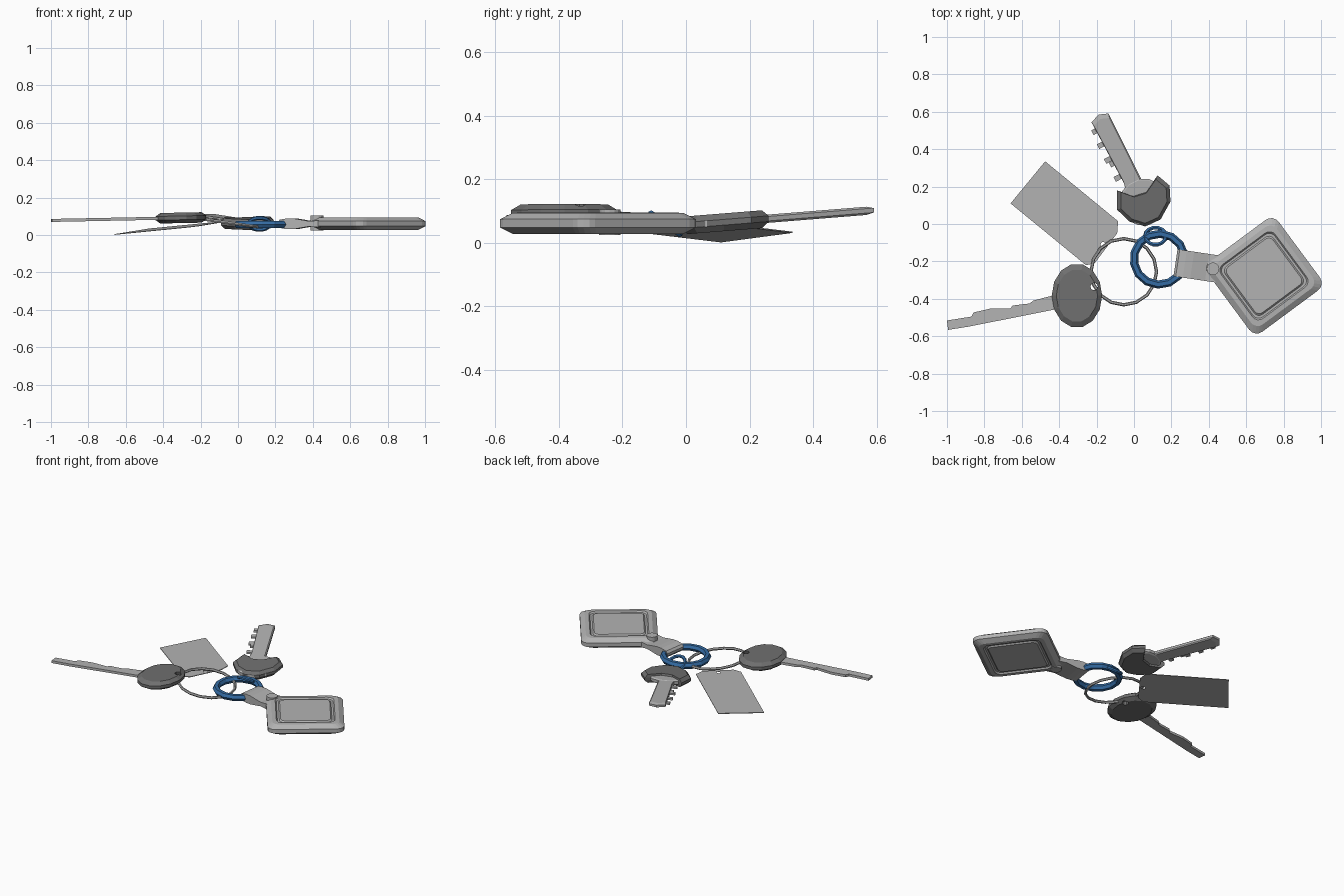
import bpy, bmesh, math
from mathutils import Vector

cube = bpy.data.objects.get("Cube")
if cube:
    bpy.data.objects.remove(cube, do_unlink=True)


def material(name, rgb, rough=0.5):
    m = bpy.data.materials.new(name)
    m.use_nodes = True
    m.diffuse_color = (*rgb, 1)
    bsdf = next(n for n in m.node_tree.nodes if n.type == 'BSDF_PRINCIPLED')
    bsdf.inputs["Base Color"].default_value = (*rgb, 1)
    bsdf.inputs["Roughness"].default_value = rough
    return m


SILVER = material("silver grey", (0.45, 0.45, 0.45))
DARK = material("dark grey", (0.16, 0.16, 0.16))
BLUE = material("blue", (0.035, 0.15, 0.37))


def loft(name, loops, mat, tilt=lambda x, y: 0.0):
    """Bridge equal-sized loops, cap both ends, and lift each point by tilt(x, y)."""
    bm = bmesh.new()
    rings = [[bm.verts.new((x, y, z + tilt(x, y))) for x, y, z in loop] for loop in loops]
    n = len(rings[0])
    for a, b in zip(rings, rings[1:]):
        for i in range(n):
            j = (i + 1) % n
            bm.faces.new((a[i], a[j], b[j], b[i]))
    bm.faces.new(rings[0][::-1])
    bm.faces.new(rings[-1])
    bmesh.ops.recalc_face_normals(bm, faces=bm.faces)
    mesh = bpy.data.meshes.new(name)
    bm.to_mesh(mesh)
    bm.free()
    mesh.materials.append(mat)
    obj = bpy.data.objects.new(name, mesh)
    bpy.context.collection.objects.link(obj)
    return obj


def plate(name, pts, half, mat, tilt):
    return loft(name, [[(x, y, z) for x, y in pts] for z in (-half, half)], mat, tilt)


def domed(name, pts, centre, half, rim, shrink, mat, tilt):
    """Plate whose upper and lower faces are drawn in, leaving a sloping border."""
    cx, cy = centre
    loops = [[(cx + (x - cx) * s, cy + (y - cy) * s, z) for x, y in pts]
             for s, z in ((shrink, -half), (1, -rim), (1, rim), (shrink, half))]
    return loft(name, loops, mat, tilt)


def ellipse(cx, cy, rx, ry, n=14):
    return [(cx + rx * math.cos(2 * math.pi * i / n), cy + ry * math.sin(2 * math.pi * i / n))
            for i in range(n)]


def cylinder(name, x, y, r, z0, z1, mat, n=14):
    return loft(name, [[(px, py, z) for px, py in ellipse(x, y, r, r, n)] for z in (z0, z1)], mat)


def drill(obj, x, y, r):
    """Cut a round vertical hole and bake the result."""
    cutter = cylinder("hole_cutter", x, y, r, -0.5, 0.5, obj.data.materials[0], 10)
    cutter.hide_render = True
    mod = obj.modifiers.new("hole", 'BOOLEAN')
    mod.operation = 'DIFFERENCE'
    mod.solver = 'EXACT'
    mod.object = cutter
    graph = bpy.context.evaluated_depsgraph_get()
    baked = bpy.data.meshes.new_from_object(obj.evaluated_get(graph))
    obj.modifiers.clear()
    obj.data = baked
    bpy.data.objects.remove(cutter, do_unlink=True)


def ring(name, loc, major, minor, rot, segs, mat):
    bpy.ops.mesh.primitive_torus_add(location=loc, rotation=[math.radians(a) for a in rot],
                                     major_radius=major, minor_radius=minor,
                                     major_segments=segs, minor_segments=6)
    obj = bpy.context.object
    obj.name = name
    obj.data.materials.append(mat)
    return obj


# Rings
ring("large_blue_ring", (0.135, -0.188, 0.057), 0.136, 0.022, (0, 0, 10), 14, BLUE)
ring("small_blue_ring", (0.115, -0.065, 0.06), 0.056, 0.011, (-35, 0, 0), 14, BLUE)
ring("split_ring", (-0.055, -0.255, 0.066), 0.177, 0.009, (0, 8, 0), 16, SILVER)

# Square fob: rounded square layers with a grooved panel on both faces
ANGLE = math.radians(36.5)


def rounded_square(half, r, z, cx=0.695, cy=-0.277, steps=4):
    loop = []
    for q in range(4):
        sx, sy = ((1, 1), (-1, 1), (-1, -1), (1, -1))[q]
        for k in range(steps + 1):
            a = math.pi / 2 * (q + k / steps)
            u = sx * (half - r) + r * math.cos(a)
            v = sy * (half - r) + r * math.sin(a)
            loop.append((cx + u * math.cos(ANGLE) - v * math.sin(ANGLE),
                         cy + u * math.sin(ANGLE) + v * math.cos(ANGLE), z))
    return loop


upper = [(0.235, 0.05, 0.013), (0.205, 0.045, 0.033), (0.18, 0.04, 0.034), (0.173, 0.037, 0.025),
         (0.161, 0.033, 0.025), (0.153, 0.03, 0.033)]
layers = [(h, r, -z) for h, r, z in reversed(upper)] + upper
loft("square_fob", [rounded_square(h, r, 0.061 + z) for h, r, z in layers], SILVER)

# Strap looping from the blue ring into the fob, with its rivet
top_line = [(0, 0.008), (0.012, 0.022), (0.05, 0.029), (0.09, 0.028), (0.17, 0.014),
            (0.22, 0.018), (0.262, 0.022)]
side = top_line + [(u, -h) for u, h in reversed(top_line)]
along = Vector((math.cos(math.radians(-8.5)), math.sin(math.radians(-8.5))))
across = Vector((-along.y, along.x))
strap = []
for w in (-0.073, 0.073):
    loop = []
    for u, h in side:
        p = Vector((0.222, -0.207)) + along * u + across * w
        loop.append((p.x, p.y, 0.06 + h))
    strap.append(loop)
loft("strap", strap, SILVER)
cylinder("strap_rivet", 0.422, -0.24, 0.034, 0.024, 0.104, SILVER)


# Flat tag with a clipped end
def tag_tilt(x, y):
    return 0.003 + 0.124 * (x + 0.66) + 0.031 * (y - 0.11)


tag = plate("flat_tag", [(-0.475, 0.335), (-0.66, 0.11), (-0.257, -0.22), (-0.21, -0.21),
                         (-0.09, -0.05), (-0.085, 0.015)], 0.002, SILVER, tag_tilt)
drill(tag, -0.165, -0.11, 0.014)


# Long key with an oval dark head
def long_tilt(x, y):
    return 0.09 + 0.02 * (x + 0.4)


head = domed("long_key_head", ellipse(-0.305, -0.383, 0.135, 0.172), (-0.305, -0.383),
             0.028, 0.01, 0.82, DARK, long_tilt)
drill(head, -0.213, -0.335, 0.02)
plate("long_key_blade", [(-0.3, -0.36), (-0.414, -0.377), (-0.537, -0.409), (-0.559, -0.425),
                         (-0.65, -0.436), (-0.66, -0.452), (-0.767, -0.452), (-0.858, -0.473),
                         (-0.869, -0.495), (-1.0, -0.516), (-0.994, -0.566), (-0.88, -0.548),
                         (-0.398, -0.452), (-0.3, -0.43)], 0.008, SILVER, long_tilt)


# Short key: blade, teeth, round bow and dark cap
def short_tilt(x, y):
    return 0.055 + 0.08 * y


domed("short_key_blade", [(-0.227, 0.543), (-0.19, 0.585), (-0.136, 0.591), (0.04, 0.238),
                          (0.08, 0.12), (-0.01, 0.08), (-0.056, 0.222)], (-0.09, 0.35),
      0.013, 0.007, 0.9, SILVER, short_tilt)
start, run = Vector((-0.227, 0.543)), Vector((0.171, -0.321))
step = run.normalized()
out = Vector((step.y, -step.x))
for i, (t, depth) in enumerate(((0.14, 0.022), (0.36, 0.03), (0.6, 0.034), (0.68, 0.02), (0.9, 0.034))):
    base = start + run * t
    corners = [base - step * 0.014 - out * 0.02, base + step * 0.014 - out * 0.02,
               base + step * 0.014 + out * depth, base - step * 0.014 + out * depth]
    plate(f"short_key_tooth_{i + 1}", [tuple(c) for c in corners], 0.006, SILVER, short_tilt)
domed("short_key_bow", ellipse(0.05, 0.118, 0.127, 0.127), (0.05, 0.118),
      0.016, 0.01, 0.92, SILVER, short_tilt)
domed("short_key_cap", [(-0.092, 0.18), (-0.008, 0.15), (0.067, 0.174), (0.126, 0.26), (0.19, 0.206),
                        (0.195, 0.12), (0.142, 0.024), (0.06, -0.013), (-0.024, 0.013),
                        (-0.092, 0.078)], (0.06, 0.11), 0.028, 0.009, 0.86, DARK, short_tilt)
